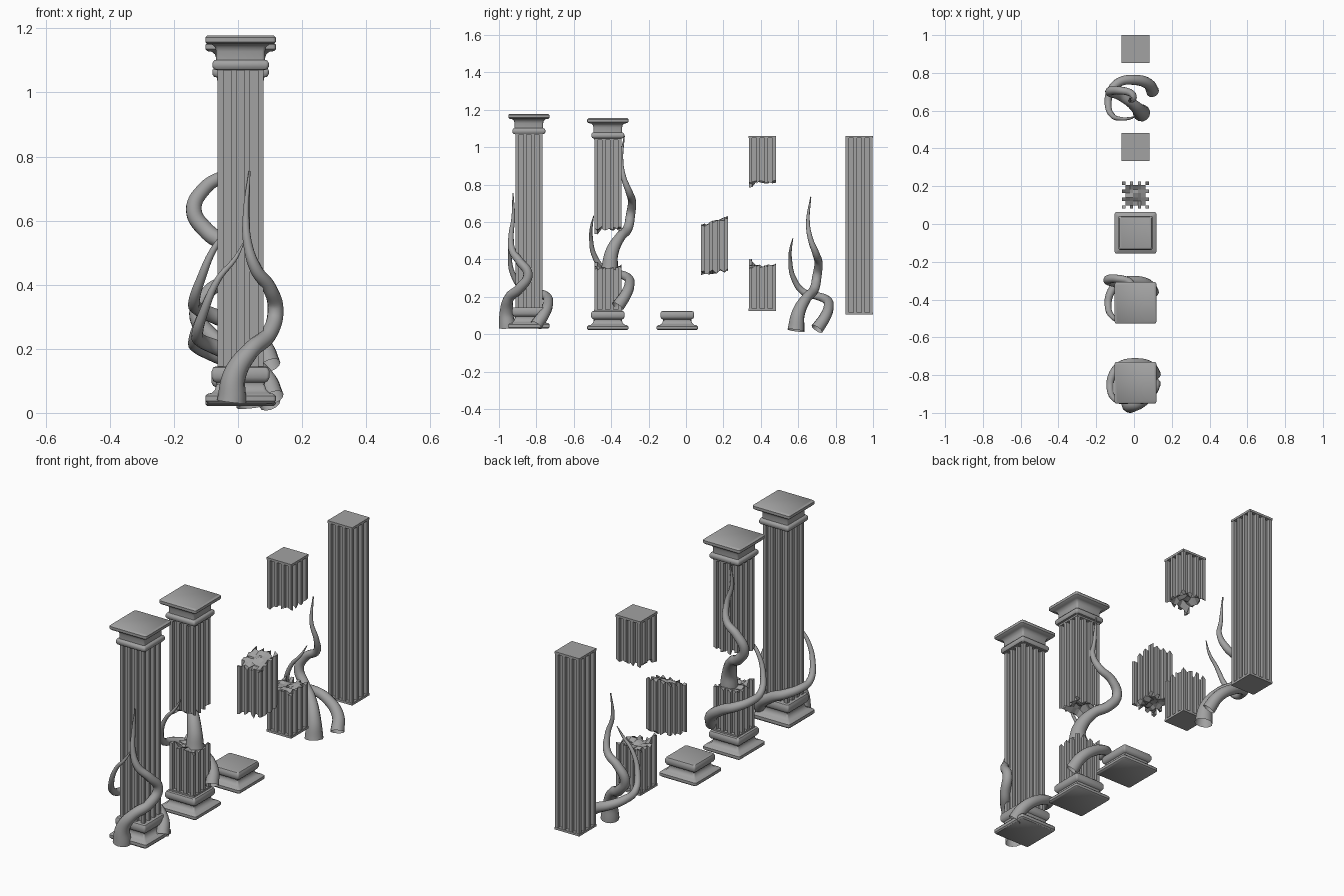
import bpy, bmesh, math, random
from mathutils import Vector

random.seed(4)
if "Cube" in bpy.data.objects:
    bpy.data.objects.remove(bpy.data.objects["Cube"])

stone = bpy.data.materials.new("grey_stone")
stone.use_nodes = True
GREY = (0.36, 0.36, 0.36, 1)
stone.diffuse_color = GREY
stone.node_tree.nodes["Principled BSDF"].inputs["Base Color"].default_value = GREY
CX = 0.008  # shared x centre of all columns


def finish(bm, name, smooth=False):
    bmesh.ops.recalc_face_normals(bm, faces=bm.faces)
    mesh = bpy.data.meshes.new(name)
    bm.to_mesh(mesh)
    bm.free()
    mesh.materials.append(stone)
    obj = bpy.data.objects.new(name, mesh)
    bpy.context.collection.objects.link(obj)
    if smooth:
        smooth_shade(obj)
    return obj


def smooth_shade(obj):
    bpy.ops.object.select_all(action="DESELECT")
    obj.select_set(True)
    bpy.context.view_layer.objects.active = obj
    bpy.ops.object.shade_smooth_by_angle(angle=math.radians(40))


def moulding(name, y, z, profile):
    """Square moulding: rounded-square rings lofted along a (half width, height) profile."""
    bm = bmesh.new()
    rings = []
    for half, h in profile:
        ring = []
        for k in range(4):
            for s in range(4):
                a = math.pi / 2 * (k + s / 3)
                sx, sy = ((1, 1), (-1, 1), (-1, -1), (1, -1))[k]
                r = 0.009
                ring.append(bm.verts.new((CX + sx * (half - r) + r * math.cos(a),
                                          y + sy * (half - r) + r * math.sin(a), z + h)))
        rings.append(ring)
    for a, b in zip(rings, rings[1:]):
        for i in range(len(a)):
            j = (i + 1) % len(a)
            bm.faces.new((a[i], a[j], b[j], b[i]))
    bm.faces.new(rings[0])
    bm.faces.new(rings[-1])
    return finish(bm, name, True)


BASE = [(.104, 0), (.11, .006), (.11, .02), (.104, .026), (.09, .029), (.08, .038), (.075, .052),
        (.077, .058), (.085, .062), (.09, .072), (.09, .09), (.085, .1), (.08, .102)]
CAPITAL = [(.074, 0), (.083, .002), (.088, .01), (.088, .022), (.083, .03), (.076, .032),
           (.076, .058), (.08, .072), (.09, .08), (.104, .082), (.11, .088), (.11, .102), (.104, .108)]

# Plan lines of the fluted shaft: four ribs and three grooves on every side
RIB, GROOVE = 0.018, 0.024
LINES = [-0.072]
for n in range(7):
    LINES.append(LINES[-1] + (GROOVE if n % 2 else RIB))


def shaft(name, y, z0, z1, bottom=None, top=None):
    """Fluted shaft; bottom and top are break-height functions, or None for a clean end plate."""
    bm = bmesh.new()
    grid = {}

    def vert(i, j):
        if (i, j) not in grid:
            grid[i, j] = bm.verts.new((CX + LINES[i], y + LINES[j], z0))
        return grid[i, j]

    for i in range(7):
        for j in range(7):
            if (i in (0, 6) and j % 2) or (j in (0, 6) and i % 2):
                continue
            bm.faces.new((vert(i, j), vert(i + 1, j), vert(i + 1, j + 1), vert(i, j + 1)))
    low = list(bm.verts)
    out = bmesh.ops.extrude_face_region(bm, geom=bm.faces[:], use_keep_orig=True)
    high = [v for v in out["geom"] if isinstance(v, bmesh.types.BMVert)]
    for v in high:
        v.co.z = z1
    for verts, rule in ((low, bottom), (high, top)):
        for v in verts:
            if rule:
                v.co.z += rule(v.co.x - CX, v.co.y - y) + random.uniform(-.012, .012)
    for rule, z in ((bottom, z0), (top, z1 - 0.012)):
        if rule is None:
            cube = bmesh.ops.create_cube(bm, size=1)["verts"]
            for v in cube:
                v.co = Vector((CX + v.co.x * .147, y + v.co.y * .147, z + .006 + v.co.z * .012))
    return finish(bm, name)


def vine(name, points, radii, offset=(0, 0, 0)):
    """Tapering tendril swept along a smooth path."""
    curve = bpy.data.curves.new(name, "CURVE")
    curve.dimensions = "3D"
    curve.bevel_depth = 1
    curve.bevel_resolution = 4
    curve.resolution_u = 8
    spline = curve.splines.new("BEZIER")
    spline.bezier_points.add(len(points) - 1)
    for bp, p, r in zip(spline.bezier_points, points, radii):
        bp.co = Vector(p) + Vector(offset)
        bp.radius = r
        bp.handle_left_type = bp.handle_right_type = "AUTO"
    curve.materials.append(stone)
    obj = bpy.data.objects.new(name, curve)
    bpy.context.collection.objects.link(obj)
    bpy.ops.object.select_all(action="DESELECT")
    obj.select_set(True)
    bpy.context.view_layer.objects.active = obj
    bpy.ops.object.convert(target="MESH")
    smooth_shade(bpy.context.view_layer.objects.active)


# Break shapes: one tall corner tooth, a sloping break, a ragged underside
def stub_top(x, y):
    return 0.035 if x < -.05 and y < -.05 else 0.1 * max(y, 0)


def chunk_top(x, y):
    return 0.33 * y


def ragged_under(x, y):
    if x < -.05 and y < -.05:
        return -0.02
    return 0.02 if abs(x) < .04 and abs(y) < .04 else 0


# Whole column
Y1 = -0.84
moulding("whole_column_base", Y1, .03, [(w, h * 1.12) for w, h in BASE])
shaft("whole_column_shaft", Y1, .12, 1.08)
moulding("whole_column_capital", Y1, 1.07, CAPITAL)

# Broken column
Y2 = -0.418
moulding("broken_column_base", Y2, .022, BASE)
shaft("broken_column_lower_shaft", Y2, .12, .355, top=stub_top)
shaft("broken_column_upper_shaft", Y2, .565, 1.05, bottom=ragged_under)
moulding("broken_column_capital", Y2, 1.047, CAPITAL)

# Separate pieces
moulding("loose_base", -0.047, .022, BASE)
shaft("loose_middle_chunk", .153, .335, .6, bottom=lambda x, y: .1 * y, top=chunk_top)
shaft("loose_lower_shaft", .408, .125, .36, top=stub_top)
shaft("loose_upper_shaft", .408, .815, 1.06, bottom=ragged_under)
shaft("loose_whole_shaft", .926, .105, 1.06)

# Tall winding vine, reused on the broken column
TALL = [(.04, .588, .02), (.03, .6, .11), (-.02, .645, .195), (-.085, .685, .24), (-.128, .7, .31),
        (-.09, .708, .38), (-.02, .695, .43), (0, .665, .51), (-.02, .652, .6), (-.02, .667, .735)]
TALL_R = [.046, .036, .027, .026, .025, .022, .019, .014, .01, .003]
vine("loose_tall_vine", TALL, TALL_R)
vine("broken_column_tall_vine", TALL, TALL_R, (-.01, -.997, .325))

# Short vine that wraps behind and around the left side
WRAP = [(.1, .7, .028), (.075, .742, .09), (0, .763, .15), (-.08, .75, .185), (-.125, .7, .205),
        (-.137, .63, .225), (-.115, .575, .3), (-.07, .557, .4), (-.02, .56, .46), (.01, .572, .515)]
WRAP_R = [.034, .03, .027, .024, .021, .018, .014, .01, .007, .002]
vine("loose_wrapping_vine", WRAP, WRAP_R)
vine("broken_column_wrapping_vine", WRAP, WRAP_R, (0, -1.065, .12))
vine("whole_column_wrapping_vine", WRAP, WRAP_R, (.01, -1.5, .02))

# Vine climbing the front of the whole column
FRONT = [(-.02, -.955, .035), (-.01, -.96, .12), (.04, -.945, .195), (.095, -.89, .245), (.117, -.845, .32),
         (.098, -.89, .39), (.055, -.93, .45), (.03, -.935, .53), (.025, -.924, .62), (.036, -.925, .755)]
vine("whole_column_front_vine", FRONT, TALL_R)
